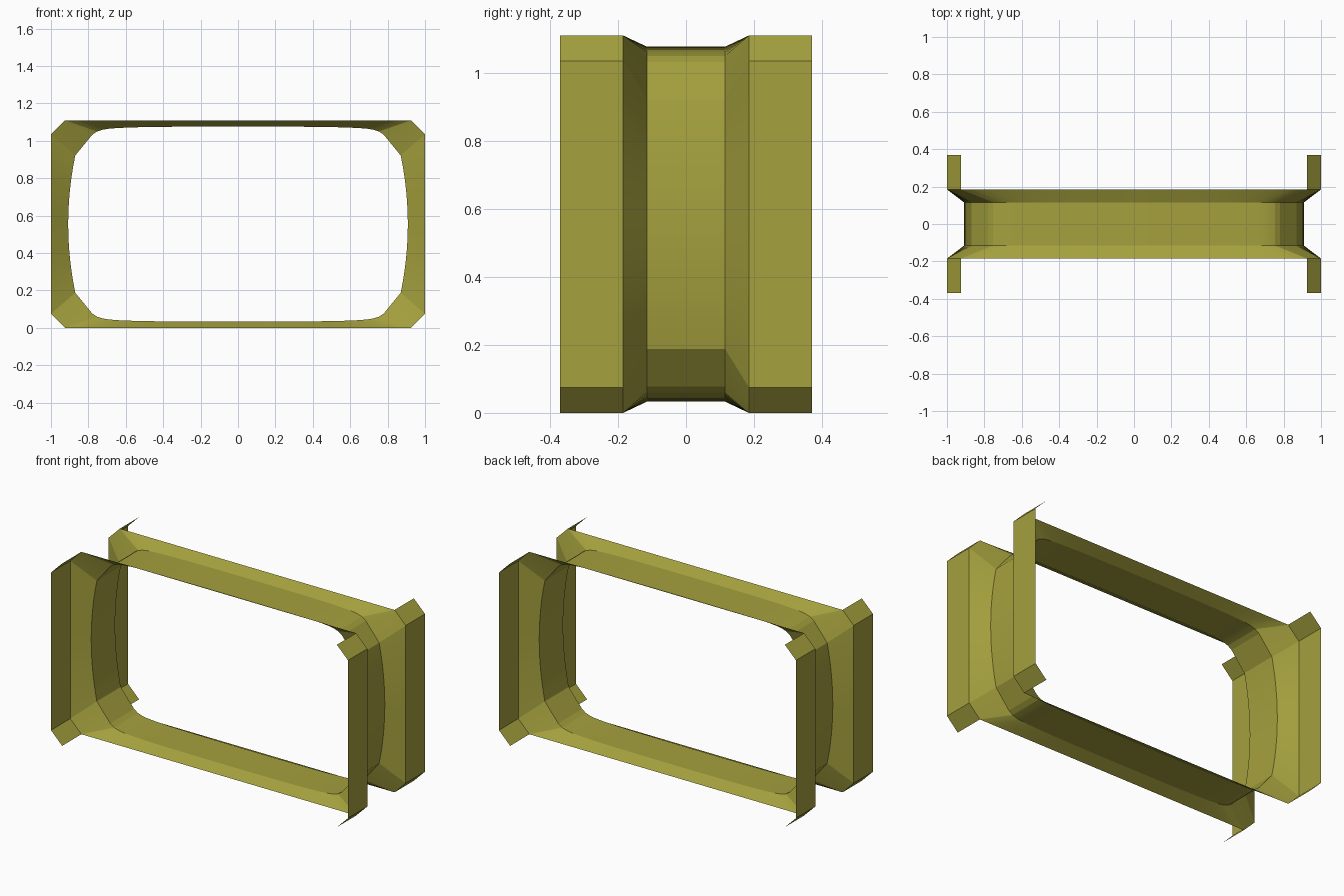
import bpy, math

if "Cube" in bpy.data.objects:
    bpy.data.objects.remove(bpy.data.objects["Cube"])

H = 1.11            # overall height
C = H / 2           # mid height
Y_IN, Y_MID, Y_OUT = 0.115, 0.185, 0.37

mat = bpy.data.materials.new("olive")
mat.diffuse_color = (0.374, 0.354, 0.048, 1)
mat.use_nodes = True
mat.node_tree.nodes["Principled BSDF"].inputs["Base Color"].default_value = mat.diffuse_color


def quarter():
    """Matched (inner, outer) points for the upper right quarter, height from the middle."""
    pts = []
    # bowed side
    for i in range(7):
        t = i / 6
        pts.append(((0.908 - 0.038 * t * t, 0.367 * t), (1.0, 0.48 * t)))
    # corner, matched to the outer chamfer
    for x, z, t in [(0.78, 0.477, 0.8), (0.754, 0.495, 1.0)]:
        pts.append(((x, z), (1 - 0.075 * t, 0.48 + 0.075 * t)))
    # top run
    for x, z in [(0.722, 0.505), (0.69, 0.510), (0.64, 0.514), (0.55, 0.5175),
                 (0.417, 0.520), (0.2, 0.5215), (0, 0.522)]:
        pts.append(((x, z), (0.925 * x / 0.754, C)))
    return pts


def full_loop():
    q = quarter()
    flip = lambda pts, sx, sz: [tuple((x * sx, z * sz) for x, z in p) for p in pts]
    return (q[:-1] + flip(q[:0:-1], -1, 1) +
            flip(q[:-1], -1, -1) + flip(q[:0:-1], 1, -1))


def sheet(name, rings, closed):
    """Skin a list of equally long point rings, front side facing outwards."""
    n = len(rings[0])
    verts = [p for r in rings for p in r]
    faces = []
    for r in range(len(rings) - 1):
        for i in range(n if closed else n - 1):
            j = (i + 1) % n
            faces.append((r * n + i, (r + 1) * n + i, (r + 1) * n + j, r * n + j))
    # profiles run counter-clockwise seen from the front
    if rings[-1][0][1] < rings[0][0][1]:
        faces = [f[::-1] for f in faces]
    me = bpy.data.meshes.new(name)
    me.from_pydata(verts, [], faces)
    me.materials.append(mat)
    ob = bpy.data.objects.new(name, me)
    bpy.context.collection.objects.link(ob)
    bpy.ops.object.select_all(action='DESELECT')
    ob.select_set(True)
    bpy.context.view_layer.objects.active = ob
    bpy.ops.object.shade_smooth_by_angle(angle=math.radians(15))
    return ob


# Channelled frame: outer octagon, recessed band, outer octagon
loop = full_loop()
outer = lambda y: [(o[0], y, o[1] + C) for i, o in loop]
inner = lambda y: [(i[0], y, i[1] + C) for i, o in loop]
sheet("channel_frame", [outer(-Y_MID), inner(-Y_IN), inner(Y_IN), outer(Y_MID)], True)

# Side flanges with chamfered ends, one per side, front and back
right = [(0.925, 0), (1, 0.075), (1, H - 0.075), (0.925, H)]
left = [(-x, z) for x, z in reversed(right)]
for side, prof in (("right", right), ("left", left)):
    for end, s in (("front", -1), ("back", 1)):
        rings = [[(x, s * y, z) for x, z in prof] for y in (Y_MID, Y_OUT)]
        sheet(f"{end}_{side}_flange", rings, False)
